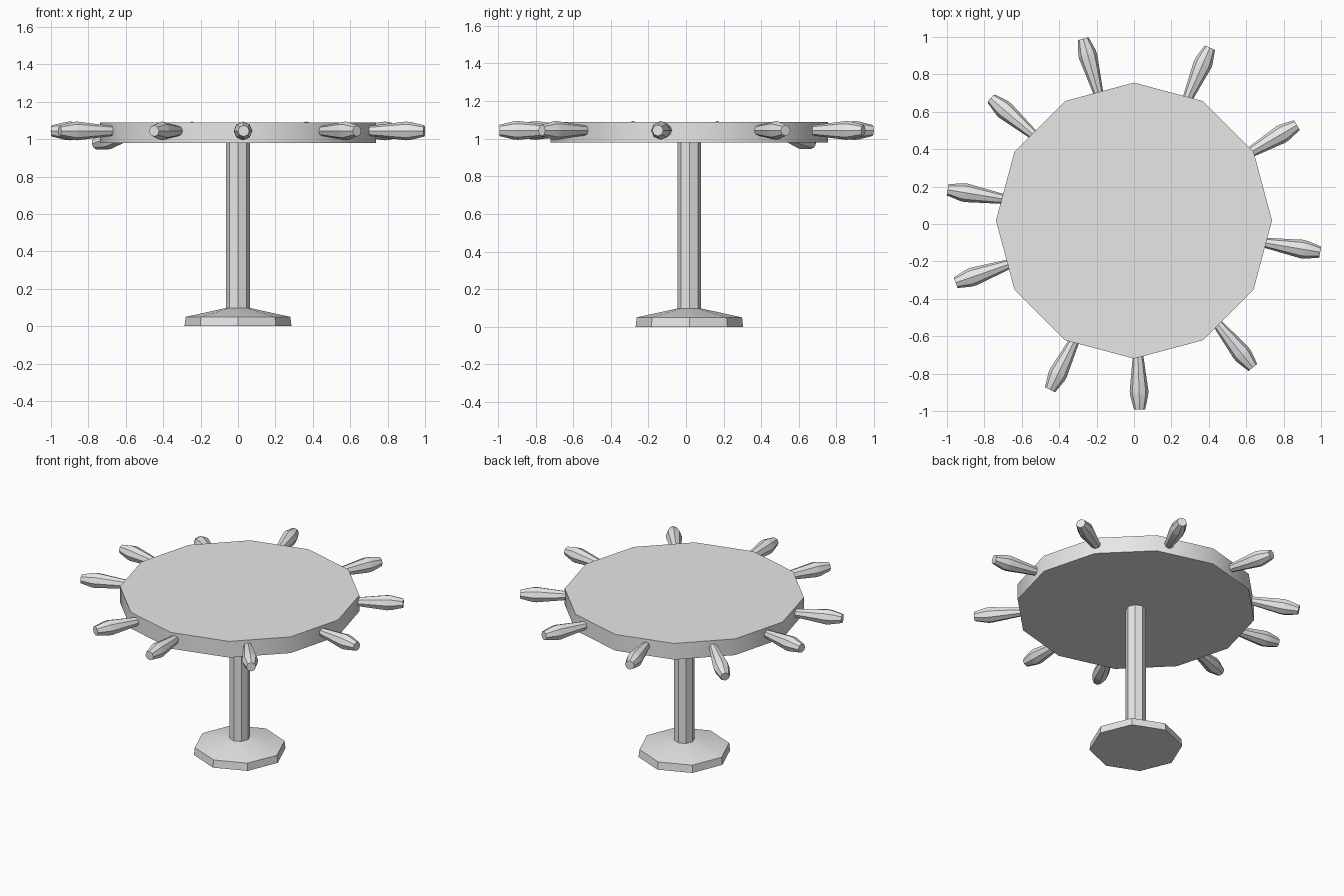
import bpy, bmesh
from math import radians, cos, sin, pi
from mathutils import Matrix

cube = bpy.data.objects.get("Cube")
if cube:
    bpy.data.objects.remove(cube, do_unlink=True)

grey = bpy.data.materials.new("plain_grey")
grey.use_nodes = True
GREY = (0.8, 0.8, 0.8, 1.0)
grey.diffuse_color = GREY
grey.node_tree.nodes["Principled BSDF"].inputs["Base Color"].default_value = GREY

CENTRE = Matrix.Translation((0, 0.018, 0))


def turned(name, profile, sides, matrix):
    """Closed solid turned about its z axis from (radius, height) pairs."""
    bm = bmesh.new()
    rings = []
    for r, z in profile:
        angles = [2 * pi * i / sides for i in range(sides)]
        rings.append([bm.verts.new((r * cos(a), r * sin(a), z)) for a in angles])
    for low, high in zip(rings, rings[1:]):
        for i in range(sides):
            j = (i + 1) % sides
            bm.faces.new((low[i], low[j], high[j], high[i]))
    bm.faces.new(rings[0][::-1])
    bm.faces.new(rings[-1])
    mesh = bpy.data.meshes.new(name)
    bm.to_mesh(mesh)
    bm.free()
    mesh.materials.append(grey)
    obj = bpy.data.objects.new(name, mesh)
    obj.matrix_world = matrix
    bpy.context.collection.objects.link(obj)
    bpy.ops.object.select_all(action='DESELECT')
    obj.select_set(True)
    bpy.context.view_layer.objects.active = obj
    bpy.ops.object.shade_smooth_by_angle(angle=radians(31))
    return obj


# Foot, post and twelve-sided top
turned("foot", [(0.286, 0), (0.28, 0.05), (0.065, 0.097)], 8, CENTRE)
turned("post", [(0.063, 0.09), (0.063, 0.985)], 8, CENTRE)
turned("table_top", [(0.738, 0.98), (0.738, 1.09)], 12, CENTRE)

# Unevenly spaced handles around the rim: bearing and droop in degrees
handles = [(66.3, 0), (30.4, 0), (-9.6, 0), (-51, 0), (-88.3, 0),
           (-116.4, 0), (-160.8, 0), (170.6, 0), (139.5, 13), (105.6, 0)]
HANDLE_PROFILE = [(0.022, -0.03), (0.05, 0.21), (0.048, 0.235), (0.03, 0.31)]
for number, (bearing, droop) in enumerate(handles, 1):
    place = (CENTRE @ Matrix.Rotation(radians(bearing), 4, 'Z')
             @ Matrix.Translation((0.7, 0, 1.044))
             @ Matrix.Rotation(radians(90 + droop), 4, 'Y'))
    turned(f"handle_{number}", HANDLE_PROFILE, 8, place)
